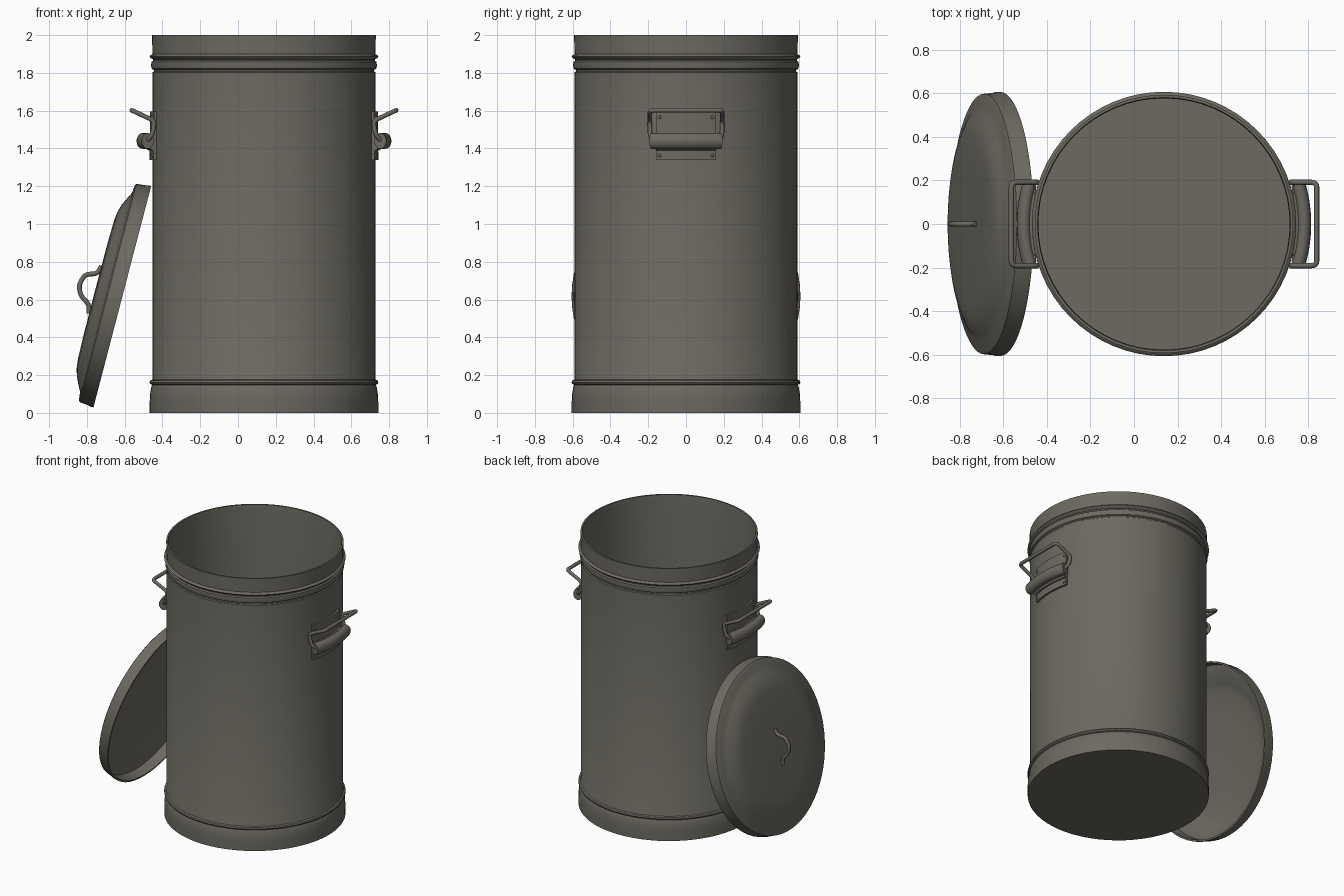
import bpy, bmesh, math
from mathutils import Matrix, Vector

if "Cube" in bpy.data.objects:
    bpy.data.objects.remove(bpy.data.objects["Cube"])

CX = 0.1375          # can axis
SEG = 64

metal = bpy.data.materials.new("dull_grey_metal")
metal.diffuse_color = (0.15, 0.142, 0.118, 1)
metal.use_nodes = True
metal.node_tree.nodes["Principled BSDF"].inputs["Base Color"].default_value = metal.diffuse_color


def finish(obj, matrix, angle=35):
    obj.data.materials.append(metal)
    obj.matrix_world = matrix
    bpy.ops.object.select_all(action='DESELECT')
    obj.select_set(True)
    bpy.context.view_layer.objects.active = obj
    if obj.type == 'CURVE':
        bpy.ops.object.convert(target='MESH')
        obj = bpy.context.view_layer.objects.active
    bpy.ops.object.shade_smooth_by_angle(angle=math.radians(angle))
    return obj


def from_bmesh(name, bm, matrix):
    bmesh.ops.recalc_face_normals(bm, faces=bm.faces[:])
    me = bpy.data.meshes.new(name)
    bm.to_mesh(me)
    bm.free()
    obj = bpy.data.objects.new(name, me)
    bpy.context.collection.objects.link(obj)
    return finish(obj, matrix)


def lathe(name, profile, matrix):
    """Spin an (r, z) profile that starts and ends on the axis."""
    bm = bmesh.new()
    rings = []
    for r, z in profile:
        n = 1 if r == 0 else SEG
        rings.append([bm.verts.new((r * math.cos(2 * math.pi * i / SEG),
                                    r * math.sin(2 * math.pi * i / SEG), z)) for i in range(n)])
    for a, b in zip(rings, rings[1:]):
        for i in range(SEG):
            j = (i + 1) % SEG
            quad = [a[i % len(a)], a[j % len(a)], b[j % len(b)], b[i % len(b)]]
            bm.faces.new(list(dict.fromkeys(quad)))
    return from_bmesh(name, bm, matrix)


def arc_sweep(name, section, half_angle, matrix, steps=14):
    """Sweep a closed (r, z) section around the can axis, with capped ends."""
    bm = bmesh.new()
    rings = []
    for i in range(steps + 1):
        t = half_angle * (2 * i / steps - 1)
        rings.append([bm.verts.new((r * math.cos(t), r * math.sin(t), z)) for r, z in section])
    n = len(section)
    for a, b in zip(rings, rings[1:]):
        for k in range(n):
            bm.faces.new((a[k], a[(k + 1) % n], b[(k + 1) % n], b[k]))
    bm.faces.new(rings[0])
    bm.faces.new(rings[-1])
    return from_bmesh(name, bm, matrix)


def wire(name, points, radius, matrix, bend=0.025):
    """Round bar along a path with softened corners."""
    pts = [Vector(p) for p in points]
    path = [pts[0]]
    for p, c, q in zip(pts, pts[1:], pts[2:]):
        a = c + (p - c).normalized() * min(bend, (p - c).length * 0.45)
        b = c + (q - c).normalized() * min(bend, (q - c).length * 0.45)
        for k in range(5):
            t = k / 4
            path.append(a * (1 - t) ** 2 + c * 2 * t * (1 - t) + b * t ** 2)
    path.append(pts[-1])
    cu = bpy.data.curves.new(name, 'CURVE')
    cu.dimensions = '3D'
    cu.bevel_depth = radius
    cu.bevel_resolution = 2
    cu.use_fill_caps = True
    sp = cu.splines.new('POLY')
    sp.points.add(len(path) - 1)
    for s, p in zip(sp.points, path):
        s.co = (*p, 1)
    obj = bpy.data.objects.new(name, cu)
    bpy.context.collection.objects.link(obj)
    return finish(obj, matrix, 50)


# Can: flared foot, beads, plain wall, ribbed collar, open top and thin inside
can_at = Matrix.Translation((CX, 0, 0))
lathe("can_body", [
    (0, 0), (0.605, 0), (0.605, 0.06), (0.603, 0.10), (0.596, 0.14), (0.592, 0.148),
    (0.602, 0.153), (0.606, 0.162), (0.602, 0.171), (0.592, 0.176), (0.59, 0.18),
    (0.59, 1.803), (0.583, 1.808), (0.583, 1.816), (0.594, 1.822), (0.598, 1.838),
    (0.596, 1.858), (0.587, 1.865), (0.587, 1.872), (0.600, 1.878), (0.606, 1.886),
    (0.600, 1.894), (0.591, 1.899), (0.592, 2.0), (0.580, 2.0), (0.576, 1.97),
    (0.576, 0.02), (0, 0.02)], can_at)

# Side handles: the second is the first turned half way round the can
for side, turn in (("right", 0), ("left", math.pi)):
    at = can_at @ Matrix.Rotation(turn, 4, 'Z')
    # riveted plate following the wall
    arc_sweep(side + "_handle_plate",
              [(0.585, 1.34), (0.605, 1.34), (0.605, 1.385), (0.603, 1.595), (0.585, 1.595)],
              0.26, at)
    # strap that wraps from plate to grip
    arc_sweep(side + "_handle_strap",
              [(0.60, 1.39), (0.612, 1.39), (0.64, 1.415), (0.64, 1.46), (0.60, 1.47)],
              0.26, at)
    # rolled grip
    arc_sweep(side + "_handle_grip",
              [(0.642 + 0.033 * math.cos(k * math.pi / 8),
                1.44 + 0.042 * math.sin(k * math.pi / 8)) for k in range(16)], 0.29, at)
    # swinging wire bail
    half = [(0.625, 0.17, 1.435), (0.592, 0.191, 1.47), (0.578, 0.191, 1.545),
            (0.700, 0.191, 1.602)]
    wire(side + "_handle_bail", half + [(x, -y, z) for x, y, z in reversed(half)], 0.0125, at)
    # rivets
    for row, z in (("lower", 1.362), ("upper", 1.565)):
        for end, t in (("a", -0.233), ("b", 0.233)):
            bm = bmesh.new()
            bmesh.ops.create_uvsphere(bm, u_segments=10, v_segments=6, radius=0.009)
            from_bmesh(f"{side}_{row}_rivet_{end}", bm,
                       at @ Matrix.Rotation(t, 4, 'Z') @ Matrix.Translation((0.604, 0, z)))

# Lid leaning on the left of the can: local x runs up the slope, local z points outward
u = Vector((0.305, 0, 1.17)).normalized()
n = Vector((-u.z, 0, u.x))
lid_at = Matrix(((u.x, 0, n.x, -0.6125), (0, 1, 0, 0), (u.z, 0, n.z, 0.615), (0, 0, 0, 1)))
lathe("lid", [
    (0, 0.148), (0.25, 0.147), (0.38, 0.144), (0.43, 0.138), (0.47, 0.126), (0.51, 0.107),
    (0.545, 0.089), (0.585, 0.085), (0.597, 0.078), (0.602, 0.03), (0.606, 0.014),
    (0.605, 0), (0.593, 0), (0.588, 0.072), (0.54, 0.077), (0.465, 0.114),
    (0.42, 0.127), (0.25, 0.135), (0, 0.136)], lid_at)

# Bent wire handle on the lid
wire("lid_handle", [(0.13, 0, 0.148), (0.085, 0, 0.158), (0.064, 0, 0.222), (0, 0, 0.238),
                    (-0.05, 0, 0.215), (-0.083, 0, 0.16), (-0.13, 0, 0.148)], 0.0125, lid_at)
